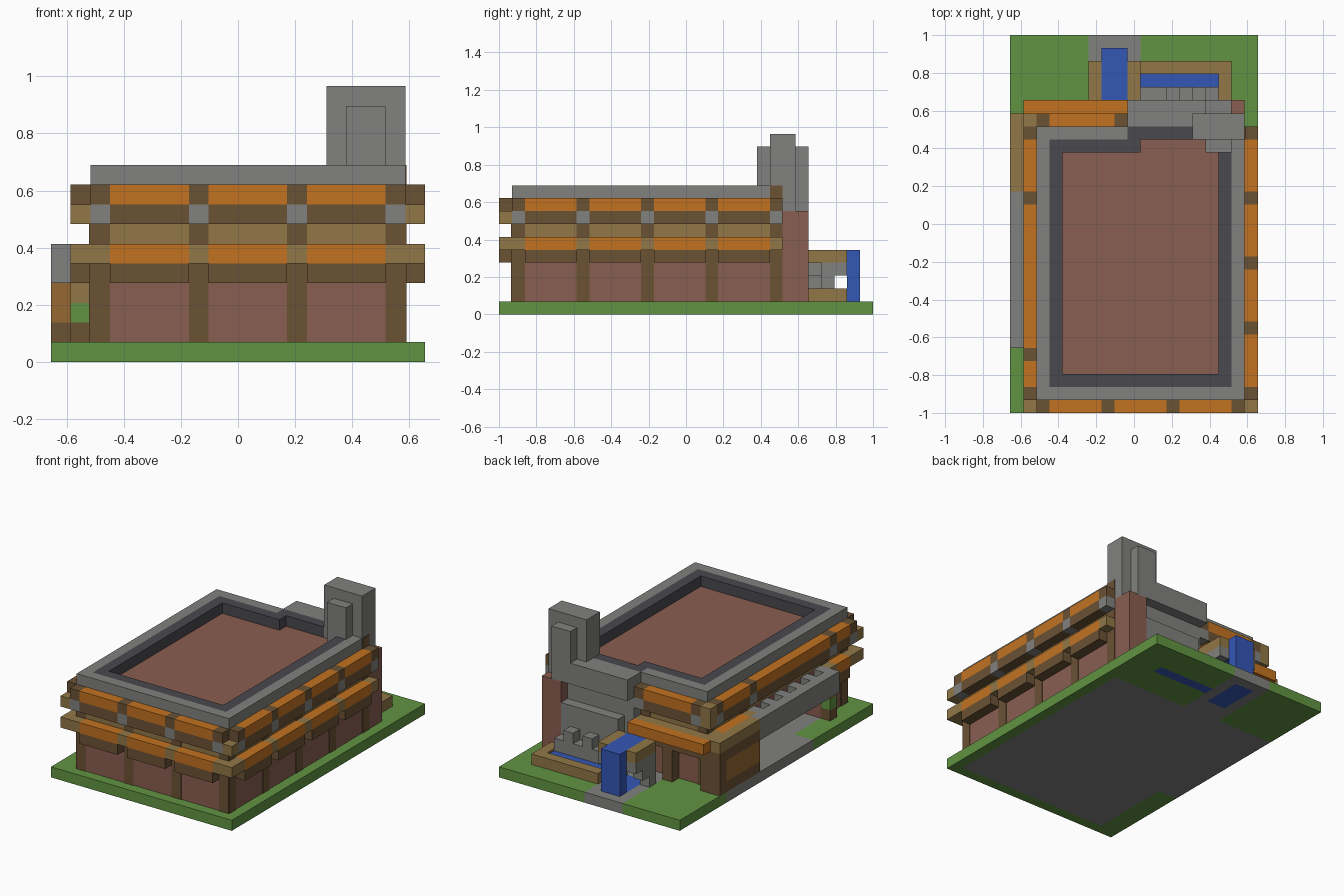
import bpy, bmesh
from mathutils import Matrix, Vector

if "Cube" in bpy.data.objects:
    bpy.data.objects.remove(bpy.data.objects["Cube"])

UNIT = 2 / 29          # one building block
ORIGIN = Vector((9.5, 14.5, 0))
names = []


def material(name, *rgb):
    lin = [((c / 255 + 0.055) / 1.055) ** 2.4 for c in rgb] + [1]
    m = bpy.data.materials.new(name)
    m.use_nodes = True
    m.diffuse_color = lin
    m.node_tree.nodes["Principled BSDF"].inputs["Base Color"].default_value = lin
    names.append(name)


material("grass", 97, 148, 66)
material("orange_wood", 194, 114, 33)
material("tan_wood", 145, 119, 71)
material("dark_wood", 107, 82, 52)
material("warm_wood", 150, 105, 50)
material("clay", 138, 94, 81)
material("stone", 129, 129, 127)
material("slate", 73, 73, 78)
material("water_blue", 52, 87, 182)


class Part:
    """One object made of boxes measured in block units."""

    def __init__(self, name):
        self.name, self.bm = name, bmesh.new()

    def box(self, mat, x, y, z):
        lo, hi = (Vector(p) for p in zip(x, y, z))
        move = Matrix.Translation(((lo + hi) / 2 - ORIGIN) * UNIT)
        size = Matrix.Diagonal([*((hi - lo) * UNIT), 1])
        new = bmesh.ops.create_cube(self.bm, size=1, matrix=move @ size)
        for face in {f for v in new["verts"] for f in v.link_faces}:
            face.material_index = names.index(mat)
        return self

    def done(self):
        mesh = bpy.data.meshes.new(self.name)
        for n in names:
            mesh.materials.append(bpy.data.materials[n])
        self.bm.to_mesh(mesh)
        self.bm.free()
        ob = bpy.data.objects.new(self.name, mesh)
        bpy.context.collection.objects.link(ob)


# Ground slab with paving and sunken water
slab = (0, 1)
ground = Part("ground")
for x, y in [((0, 19), (0, 1)), ((18, 19), (1, 22)), ((0, 2), (1, 9)),
             ((0, 6), (22, 29)), ((10, 19), (22, 25)), ((16, 19), (25, 26)),
             ((10, 19), (26, 29))]:
    ground.box("grass", x, y, slab)
for x, y in [((2, 18), (1, 22)), ((0, 2), (9, 22)), ((6, 10), (22, 24)),
             ((6, 7), (24, 28)), ((9, 10), (24, 28)), ((6, 10), (28, 29))]:
    ground.box("stone", x, y, slab)
ground.box("water_blue", (7, 9), (24, 28), slab)
ground.done()

# House walls, with an open carport on one side
walls = Part("walls")
for mat, z in [("clay", (1, 6)), ("tan_wood", (6, 7)), ("clay", (7, 9))]:
    walls.box(mat, (7, 18), (1, 22), z)
    walls.box(mat, (2, 7), (1, 5), z)
    walls.box(mat, (2, 7), (16, 22), z)
    walls.box(mat, (2, 7), (5, 16), (max(z[0], 5), z[1]))
walls.done()

# Timber belts, posts and stone beam ends, one set per side
OUT = 0.06
sides = {
    "front": ([2, 7, 12, 17], lambda a, d: (a, (1 - d, 1))),
    "right": ([1, 4, 16, 21], lambda a, d: ((2 - d, 2), a)),
    "left": ([1, 6, 11, 16, 21], lambda a, d: ((18, 18 + d), a)),
    "back": ([2, 8], lambda a, d: (a, (22, 22 + d))),
}
for side, (posts, place) in sides.items():
    belt, post = Part(side + "_belts"), Part(side + "_posts")
    low = side != "back"
    for p in posts:
        cell = (p, p + 1)
        post.box("dark_wood", *place(cell, OUT), (1, 7))
        belt.box("stone", *place(cell, 1), (7, 8))
        belt.box("dark_wood", *place(cell, 1), (8, 9))
        if low:
            belt.box("tan_wood", *place(cell, 1), (5, 6))
    for a, b in zip(posts, posts[1:]):
        bay = (a + 1, b)
        belt.box("dark_wood", *place(bay, 1), (7, 8))
        belt.box("orange_wood", *place(bay, 1), (8, 9))
        if low and not (side == "right" and a == 4):
            belt.box("dark_wood", *place(bay, 1), (4, 5))
            belt.box("orange_wood", *place(bay, 1), (5, 6))
    belt.done()
    post.done()

# Tan beam ends crossing at the corners
ends = Part("corner_beam_ends")
for x, y in [((1, 2), (0, 1)), ((18, 19), (0, 1)), ((1, 2), (22, 23))]:
    for z in [(5, 6), (7, 8)]:
        ends.box("tan_wood", x, y, z)
ends.box("tan_wood", (1, 2), (22, 23), (8, 9))
ends.done()

# Roof rim: stone outside, slate inside
rim, top = Part("roof_rim"), (9, 10)
for x, y in [((2, 3), (1, 22)), ((3, 17), (1, 2)), ((17, 18), (1, 21)), ((3, 9), (21, 22))]:
    rim.box("stone", x, y, top)
for x, y in [((3, 4), (2, 21)), ((4, 16), (2, 3)), ((16, 17), (2, 20)),
             ((4, 10), (20, 21)), ((9, 15), (21, 22))]:
    rim.box("slate", x, y, top)
rim.box("dark_wood", (17, 18 + OUT), (21, 22), top)
rim.done()

# Chimney on its clay base
chimney = Part("chimney")
chimney.box("stone", (14, 18), (21, 23), (8, 14))
chimney.box("stone", (15, 17), (20, 24), (8, 13))
chimney.box("clay", (16, 18), (22, 24), (1, 8))
chimney.done()

# Stone back bay with stepped counter
bay = Part("back_bay")
bay.box("stone", (9, 16), (22, 24), (8, 10))
bay.box("stone", (9, 16), (22, 23), (1, 8))
bay.box("stone", (10, 16), (23, 24), (1, 6))
bay.box("stone", (10, 16), (24, 25), (1, 3))
for x in (12, 14):
    bay.box("stone", (x, x + 1), (24, 25), (3, 4))
bay.done()

# Pool with timber edge
pool = Part("pool")
pool.box("water_blue", (10, 16), (25, 26), (0, 1.8))
pool.box("tan_wood", (10, 17), (26, 27), (1, 2))
pool.box("tan_wood", (16, 17), (24, 26), (1, 2))
pool.done()

# Blue entrance with stone steps and tan trims
gate = Part("entrance")
gate.box("water_blue", (7, 9), (27, 28), (1, 5))
gate.box("water_blue", (7, 9), (24, 27), (4, 5))
for x in [(6, 7), (9, 10)]:
    gate.box("tan_wood", x, (24, 27), (4, 5))
    for step in range(3):
        gate.box("stone", x, (24 + step, 25 + step), (1 + step, 4))
gate.done()

# Rear porch roof, wall and posts
porch = Part("rear_porch")
porch.box("orange_wood", (1, 9), (23, 24), (5, 6))
porch.box("tan_wood", (2, 9), (22, 23), (5, 6))
porch.box("dark_wood", (2, 9), (22, 23), (4, 5))
porch.box("tan_wood", (0, 1), (17, 23), (5, 6))
porch.box("dark_wood", (0, 1), (17, 23), (4, 5))
porch.box("warm_wood", (0, 1), (17, 22), (2, 4))
porch.box("dark_wood", (0, 1), (17, 22), (1, 2))
porch.box("dark_wood", (0, 1), (22, 23), (1, 4))
for x in (1, 5):
    porch.box("dark_wood", (x, x + 1), (22, 23), (1, 5))
porch.done()

# Raised carport door with brackets
door = Part("carport_door")
door.box("stone", (0, 1), (5, 17), (4, 6))
for y in range(5, 16, 2):
    door.box("stone", (1, 2), (y, y + 1), (5, 6))
door.done()

# Planters on both sides of the carport
for label, y in [("front", (4, 5)), ("rear", (16, 17))]:
    planter = Part(label + "_planter")
    planter.box("dark_wood", (1, 2), y, (1, 2))
    planter.box("grass", (1, 2), y, (2, 3))
    planter.box("tan_wood", (1, 2), y, (3, 4))
    planter.done()
